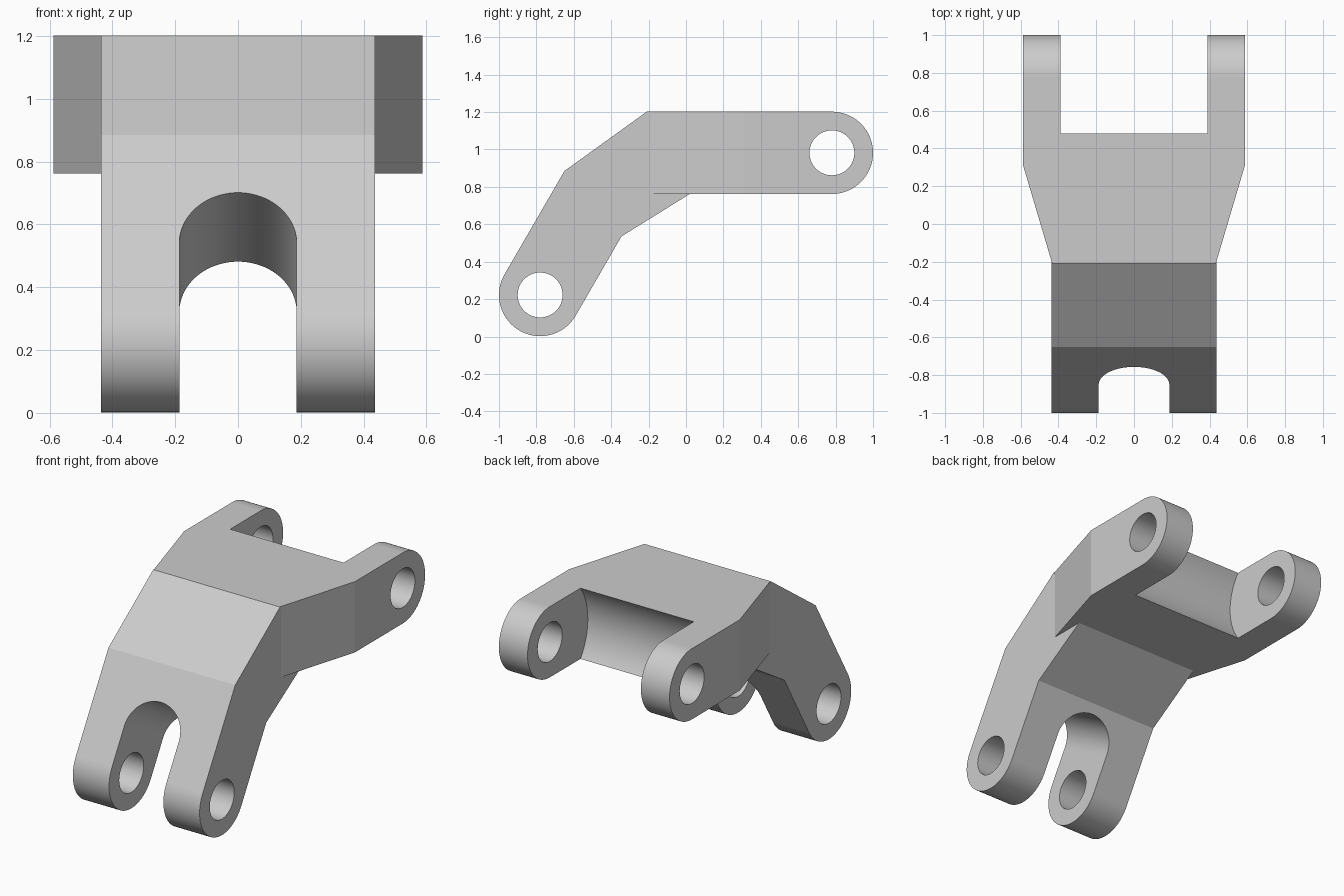
import bpy, bmesh, math
from mathutils import Vector

cube = bpy.data.objects.get("Cube")
if cube:
    bpy.data.objects.remove(cube, do_unlink=True)

X, Y, Z = Vector((1, 0, 0)), Vector((0, 1, 0)), Vector((0, 0, 1))
LUG, HOLE = 0.22, 0.12
FRONT, REAR = (-0.78, 0.222), (0.78, 0.982)   # pin axes as (y, z)
TOP, BOTTOM = REAR[1] + LUG, REAR[1] - LUG
SLOPE = math.radians(60)
along = Vector((0, math.cos(SLOPE), math.sin(SLOPE)))
across = X.cross(along)


def arc(c, r, start, end, steps):
    angles = [math.radians(start + (end - start) * i / steps) for i in range(steps + 1)]
    return [(c[0] + r * math.cos(a), c[1] + r * math.sin(a)) for a in angles]


def prism(name, points, u, v, half, origin=Vector()):
    """Extrude a 2D outline on axes u, v by half to both sides."""
    n = u.cross(v)
    bm = bmesh.new()
    face = bm.faces.new([bm.verts.new(origin + u * a + v * b - n * half) for a, b in points])
    new = bmesh.ops.extrude_face_region(bm, geom=[face])["geom"]
    bmesh.ops.translate(bm, vec=n * half * 2,
                        verts=[g for g in new if isinstance(g, bmesh.types.BMVert)])
    bmesh.ops.recalc_face_normals(bm, faces=bm.faces)
    mesh = bpy.data.meshes.new(name)
    bm.to_mesh(mesh)
    bm.free()
    obj = bpy.data.objects.new(name, mesh)
    bpy.context.collection.objects.link(obj)
    return obj


def combine(obj, other, operation):
    mod = obj.modifiers.new(other.name, "BOOLEAN")
    mod.object, mod.operation, mod.solver = other, operation, "EXACT"
    other.hide_render = True


# Bent front arm with rounded lower end
arm_outline = [(-0.21, TOP), (-0.65, 0.885)] + arc(FRONT, LUG, 150, 330, 48) \
    + [(-0.345, 0.535), (0.02, BOTTOM)]
bracket = prism("link_bracket", arm_outline, Y, Z, 0.436)

# Rear yoke, widening from the arm to the lugs
yoke_outline = [(-0.21, TOP), (-0.21, BOTTOM)] + arc(REAR, LUG, -90, 90, 48)
yoke = prism("rear_yoke", yoke_outline, Y, Z, 0.587)
bm = bmesh.new()
bm.from_mesh(yoke.data)
bmesh.ops.bisect_plane(bm, geom=bm.verts[:] + bm.edges[:] + bm.faces[:],
                       plane_co=(0, 0.31, 0), plane_no=Y)
for vert in bm.verts:
    if vert.co.y < -0.2:
        vert.co.x = math.copysign(0.433, vert.co.x)
bm.to_mesh(yoke.data)
bm.free()
combine(bracket, yoke, "UNION")

# Round clearance between the rear lugs
gap = prism("yoke_gap", arc(REAR, 0.372, 0, 360, 128)[:-1], Y, Z, 0.39)

# Round-ended slot between the front lugs
slot_outline = arc((0, 0.24), 0.187, 0, 180, 48) + [(-0.187, -0.6), (0.187, -0.6)]
slot = prism("fork_slot", slot_outline, X, along, 0.4, Vector((0, *FRONT)))

# Pin holes
holes = [prism(name, arc(c, HOLE, 0, 360, 64)[:-1], Y, Z, 0.8)
         for name, c in (("front_pin_hole", FRONT), ("rear_pin_hole", REAR))]
cutters = [gap, slot] + holes
for cutter in cutters:
    combine(bracket, cutter, "DIFFERENCE")

# Bake the shape and drop the helpers
bpy.context.view_layer.update()
result = bpy.data.meshes.new_from_object(
    bracket.evaluated_get(bpy.context.evaluated_depsgraph_get()))
bracket.modifiers.clear()
bracket.data = result
for helper in [yoke] + cutters:
    bpy.data.objects.remove(helper, do_unlink=True)

# Smooth curved walls, flat panels
bpy.ops.object.select_all(action="DESELECT")
bracket.select_set(True)
bpy.context.view_layer.objects.active = bracket
bpy.ops.object.shade_smooth_by_angle(angle=math.radians(15))
for poly in result.polygons:
    if poly.area > 0.025 or abs(poly.normal.x) > 0.9:
        poly.use_smooth = False

# Plain grey
colour = (0.6, 0.6, 0.6, 1)
grey = bpy.data.materials.new("light_grey")
grey.use_nodes = True
grey.diffuse_color = colour
grey.node_tree.nodes["Principled BSDF"].inputs["Base Color"].default_value = colour
result.materials.clear()
result.materials.append(grey)
